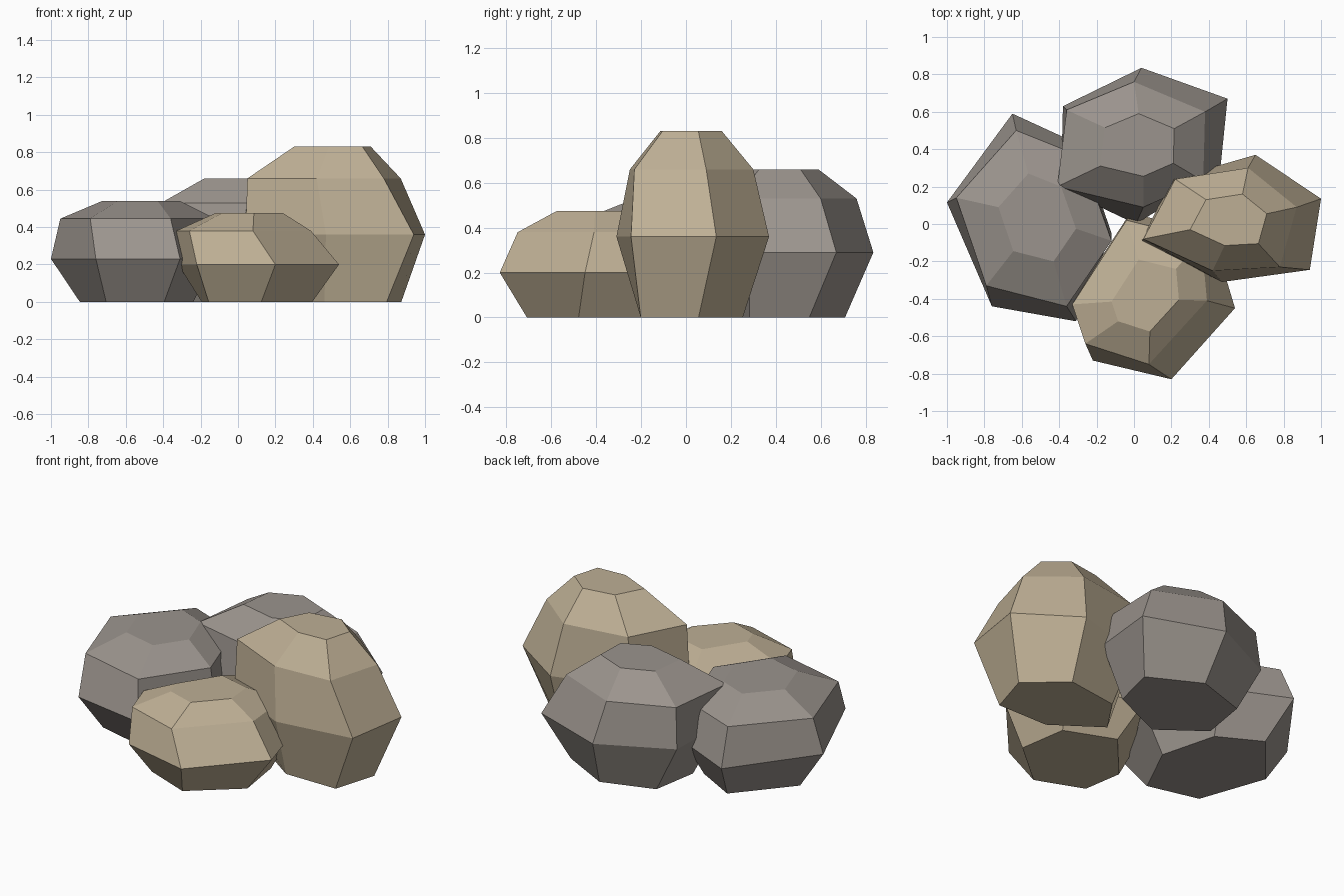
import bpy, bmesh, math

if "Cube" in bpy.data.objects:
    bpy.data.objects.remove(bpy.data.objects["Cube"])


def material(name, rgb):
    m = bpy.data.materials.new(name)
    m.diffuse_color = (*rgb, 1)
    m.use_nodes = True
    m.node_tree.nodes["Principled BSDF"].inputs["Base Color"].default_value = m.diffuse_color
    return m


TAN = material("tan stone", (0.515, 0.43, 0.30))
GREY = material("grey stone", (0.328, 0.296, 0.268))


def ring(points, centre, scale, twist=0):
    """Shrink and turn an outline about a centre."""
    c, s = math.cos(math.radians(twist)) * scale, math.sin(math.radians(twist)) * scale
    cx, cy = centre
    return [(cx + (x - cx) * c - (y - cy) * s, cy + (x - cx) * s + (y - cy) * c)
            for x, y in points]


def boulder(name, mat, centre, heights, belly, shoulder, foot=0.7, twist=-8):
    """Faceted stone: foot, belly, shoulder and flat crown outlines."""
    bm = bmesh.new()
    outlines = [ring(belly, centre, foot, twist), belly, shoulder,
                ring(shoulder, centre, 0.5)]
    rings = [[bm.verts.new((x, y, z)) for x, y in o]
             for o, z in zip(outlines, (0, *heights))]
    for lo, hi in zip(rings, rings[1:]):
        n = len(lo)
        for i in range(n):
            j = (i + 1) % n
            bm.faces.new((lo[i], lo[j], hi[j], hi[i]))
    bm.faces.new(rings[0])
    bm.faces.new(rings[-1])
    bmesh.ops.recalc_face_normals(bm, faces=bm.faces)
    me = bpy.data.meshes.new(name)
    bm.to_mesh(me)
    bm.free()
    me.materials.append(mat)
    bpy.context.collection.objects.link(bpy.data.objects.new(name, me))


# tall stone on the right
boulder("right_boulder", TAN, (0.55, 0.02), (0.36, 0.66, 0.83),
        [(0.04, -0.09), (0.20, 0.24), (0.65, 0.37), (1.0, 0.135), (0.94, -0.245), (0.47, -0.31)],
        [(0.05, -0.08), (0.22, 0.24), (0.61, 0.30), (0.87, 0.09), (0.78, -0.23), (0.42, -0.25)])

# low stone in front
boulder("front_boulder", TAN, (0.09, -0.40), (0.20, 0.38, 0.475),
        [(-0.32, -0.40), (-0.22, -0.73), (0.20, -0.83), (0.54, -0.45), (0.42, -0.05), (-0.02, 0.06)],
        [(-0.33, -0.43), (-0.26, -0.64), (0.08, -0.75), (0.39, -0.41), (0.36, -0.08), (-0.04, 0.02)])

# stone at the back
boulder("back_boulder", GREY, (0.05, 0.42), (0.29, 0.53, 0.66),
        [(-0.39, 0.22), (-0.38, 0.63), (0.04, 0.835), (0.50, 0.67), (0.46, 0.28), (0.01, 0.0)],
        [(-0.41, 0.20), (-0.36, 0.61), (0.0, 0.76), (0.38, 0.60), (0.37, 0.23), (0.05, 0.09)])

# broad stone on the left
boulder("left_boulder", GREY, (-0.50, 0.04), (0.23, 0.445, 0.54),
        [(-1.0, 0.115), (-0.65, 0.59), (-0.28, 0.42), (-0.12, -0.05), (-0.31, -0.52), (-0.76, -0.44)],
        [(-0.95, 0.14), (-0.63, 0.50), (-0.28, 0.36), (-0.12, -0.09), (-0.36, -0.44), (-0.79, -0.33)],
        twist=-4)
